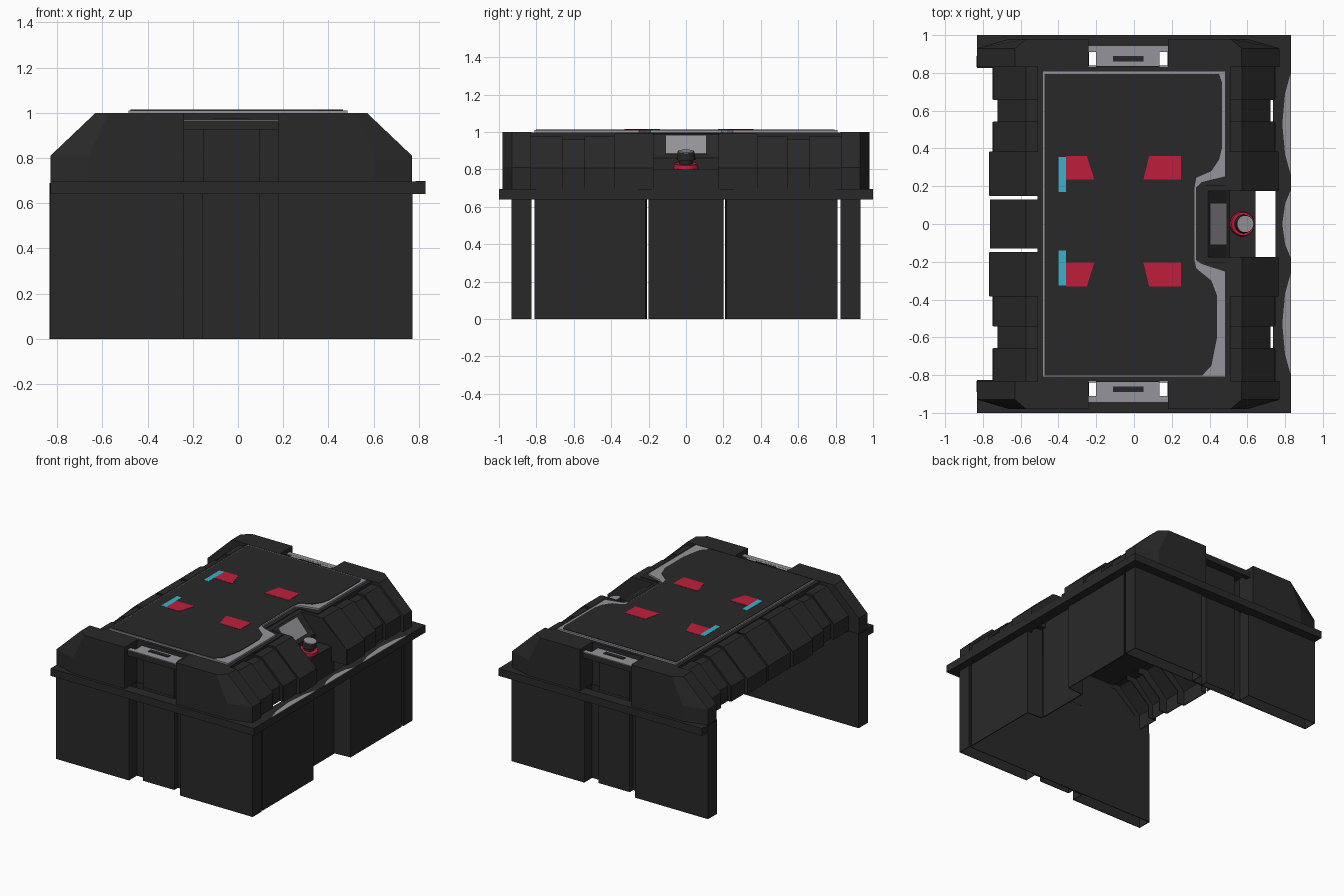
import bpy, bmesh, math
from mathutils import Matrix

if "Cube" in bpy.data.objects:
    bpy.data.objects.remove(bpy.data.objects["Cube"])


def material(name, rgb):
    m = bpy.data.materials.new(name)
    m.diffuse_color = (*rgb, 1)
    m.use_nodes = True
    m.node_tree.nodes["Principled BSDF"].inputs["Base Color"].default_value = m.diffuse_color
    return m


DARK = material("charcoal plastic", (0.022, 0.022, 0.022))
GREY = material("light grey", (0.30, 0.295, 0.325))
RED = material("red", (0.52, 0.013, 0.043))
CYAN = material("cyan", (0.045, 0.44, 0.6))


def finish(name, bm, mat, thick=0):
    bmesh.ops.recalc_face_normals(bm, faces=bm.faces[:])
    me = bpy.data.meshes.new(name)
    bm.to_mesh(me)
    bm.free()
    me.materials.append(mat)
    ob = bpy.data.objects.new(name, me)
    bpy.context.collection.objects.link(ob)
    if thick:
        mod = ob.modifiers.new("thickness", "SOLIDIFY")
        mod.thickness, mod.offset = thick, 0
    return ob


def loft(name, rings, axis, mat=DARK, closed=True, caps=True, thick=0):
    """rings: list of (position on axis, 2D points). axis y -> points (x, z); axis z -> points (x, y)."""
    bm = bmesh.new()
    rows = [[bm.verts.new((u, p, v) if axis == "y" else (u, v, p)) for u, v in pts]
            for p, pts in rings]
    n = len(rows[0])
    for a, b in zip(rows, rows[1:]):
        for i in range(n if closed else n - 1):
            j = (i + 1) % n
            bm.faces.new((a[i], a[j], b[j], b[i]))
    if caps:
        bm.faces.new(rows[0])
        bm.faces.new(rows[-1])
    return finish(name, bm, mat, thick)


def prism(name, pts, axis, a, b, mat=DARK, **kw):
    return loft(name, [(a, pts), (b, pts)], axis, mat, **kw)


def box(name, x0, x1, y0, y1, z0, z1, mat=DARK):
    return prism(name, [(x0, y0), (x1, y0), (x1, y1), (x0, y1)], "z", z0, z1, mat)


def mx(pts):
    """Mirror across the middle of the end walls (x = -0.03), keeping order."""
    return [(-0.06 - x, v) for x, v in pts]


for s, side in ((-1, "front"), (1, "back")):
    # lower end wall with a stepped central recess and corner returns, plus its flat lining
    half = [(-0.83, 0.83), (-0.83, 0.93), (-0.24, 0.93), (-0.24, 0.838),
            (-0.155, 0.838), (-0.155, 0.88)]
    plan = [(x, y * s) for x, y in half + mx(half)[::-1]]
    prism(side + "_end_wall", plan, "z", 0, 0.69, closed=False, caps=False, thick=0.006)
    box(side + "_end_lining", -0.83, 0.77, s * 0.826, s * 0.832, 0, 0.695)
    box(side + "_rim", -0.83, 0.83, s * 0.92, s * 1.0, 0.64, 0.695)

    # chamfered lid shoulders either side of the handle recess
    outer = [(-0.83, 0.695), (-0.83, 0.81), (-0.63, 1.0), (-0.24, 1.0), (-0.24, 0.695)]
    face = [(-0.66, 0.695), (-0.66, 0.81), (-0.57, 1.0), (-0.24, 1.0), (-0.24, 0.695)]
    for f, label in ((lambda p: p, "left"), (mx, "right")):
        loft(f"{side}_{label}_lid_shoulder",
             [(s * 0.83, f(outer)), (s * 0.93, f(outer)), (s * 0.98, f(face))],
             "y", closed=False)

    # handle recess
    box(side + "_recess_wall", -0.24, 0.18, s * 0.825, s * 0.835, 0.69, 1.0)
    box(side + "_handle_column", -0.155, 0.095, s * 0.835, s * 0.88, 0.69, 0.93)
    box(side + "_handle", -0.2, 0.135, s * 0.835, s * 0.94, 0.925, 0.965)
    box(side + "_handle_bar", -0.24, 0.18, s * 0.91, s * 0.945, 0.925, 0.966)
    box(side + "_handle_top", -0.2, 0.135, s * 0.836, s * 0.94, 0.965, 0.969, GREY)
    box(side + "_handle_bar_top", -0.24, 0.18, s * 0.91, s * 0.945, 0.966, 0.97, GREY)
    box(side + "_handle_latch", -0.11, 0.05, s * 0.86, s * 0.89, 0.969, 0.974)

    # side wall panel on the right, wrapping into the centre bay
    prism(side + "_side_panel", [(0.765, s * 0.81), (0.765, s * 0.22), (0.64, s * 0.212)],
          "z", 0, 0.69, closed=False, caps=False, thick=0.008)

    # ribbed lid flanks: (y start, y end, half width, top height)
    ribs = [(0.18, 0.38, 0.765, 0.988), (0.38, 0.54, 0.745, 0.975),
            (0.54, 0.66, 0.72, 0.96), (0.66, 0.83, 0.745, 0.975)]
    for i, (y0, y1, w, zt) in enumerate(ribs):
        for d, flank in ((-1, "left"), (1, "right")):
            if i == 0:
                y0 = 0.15 if d < 0 else 0.18
            prof = [(d * w, 0.695), (d * w, 0.805), (d * 0.57, zt), (d * 0.49, zt)]
            prism(f"{side}_{flank}_rib_{i}", prof, "y", s * y0, s * y1,
                  closed=False, caps=False, thick=0.006)
            # rib end gussets close the steps between ribs
            for ye in (y0, y1):
                inner = [(d * (w - 0.04), 0.695), (d * (w - 0.04), 0.79),
                         (d * 0.53, zt - 0.04), (d * 0.49, zt - 0.04)]
                prism(f"{side}_{flank}_rib_edge_{i}", prof + inner[::-1], "y",
                      s * (ye - 0.003), s * (ye + 0.003))

    # cheek beside the control bay
    prism(side + "_bay_cheek", [(0.36, 0.99), (0.56, 0.99), (0.765, 0.81), (0.765, 0.695),
                                (0.36, 0.695)], "y", s * 0.175, s * 0.205)

    # painted pads on the lid
    def pad(name, pts, mat):
        prism(name, [(x, 0.015 + s * y) for x, y in pts], "z", 1.012, 1.0155, mat)
    pad(side + "_left_pad", [(-0.36, 0.345), (-0.25, 0.345), (-0.21, 0.22), (-0.36, 0.22)], RED)
    pad(side + "_right_pad", [(0.08, 0.345), (0.25, 0.345), (0.25, 0.22), (0.05, 0.22)], RED)
    pad(side + "_marker", [(-0.4, 0.34), (-0.36, 0.34), (-0.36, 0.155), (-0.4, 0.155)], CYAN)

    # right rim, outer lengths
    box(side + "_right_rim", 0.735, 0.83, s * 0.2, s * 0.92, 0.64, 0.695)

# central lid rib on the left flank
prism("left_centre_rib", [(-0.76, 0.695), (-0.76, 0.805), (-0.57, 0.988), (-0.49, 0.988)],
      "y", -0.13, 0.13, closed=False, caps=False, thick=0.006)

# right rim across the control bay, and light patches on the rim
box("centre_right_rim", 0.75, 0.83, -0.2, 0.2, 0.64, 0.695)
for i, (y0, y1) in enumerate(((-0.8, -0.26), (-0.18, 0.18), (0.26, 0.8))):
    d = y1 - y0
    prism(f"rim_patch_{i}", [(0.83, y0), (0.83, y1), (0.8, y1 - d * 0.2), (0.785, y0 + d * 0.5),
                             (0.8, y0 + d * 0.2)], "z", 0.695, 0.698, GREY)

# lid deck with a notch for the control bay
prism("lid_deck", [(-0.51, -0.83), (0.51, -0.83), (0.51, -0.2), (0.36, -0.2),
                   (0.36, 0.2), (0.51, 0.2), (0.51, 0.83), (-0.51, 0.83)], "z", 0.96, 0.998)
notch = [(0.485, -0.25), (0.36, -0.21), (0.33, -0.19), (0.33, 0.19), (0.36, 0.22), (0.485, 0.25)]
prism("lid_border", [(-0.485, -0.81), (0.485, -0.81)] + notch + [(0.485, 0.81), (-0.485, 0.81)],
      "z", 0.998, 1.010, GREY)
prism("lid_panel", [(-0.475, -0.803), (0.36, -0.803), (0.41, -0.75), (0.44, -0.6), (0.44, -0.38),
                    (0.41, -0.3), (0.33, -0.235), (0.32, -0.19), (0.32, 0.19), (0.33, 0.245),
                    (0.41, 0.28), (0.45, 0.34), (0.465, 0.4), (0.465, 0.75), (0.45, 0.795),
                    (-0.475, 0.795)],
      "z", 1.0, 1.0135)

# control bay: recessed centre wall, shelf and sloped console
prism("control_bay", [(0.64, 0), (0.64, 0.80), (0.505, 0.80), (0.505, 0.86), (0.485, 0.875),
                      (0.39, 0.985), (0.345, 0.99)], "y", -0.2, 0.2,
      closed=False, caps=False, thick=0.008)
prism("display", [(0.488, 0.88), (0.402, 0.98), (0.406, 0.984), (0.492, 0.884)],
      "y", -0.11, 0.11, GREY)


# push button, tipped slightly outward
def disc(name, r1, r2, z0, z1, mat):
    bm = bmesh.new()
    bmesh.ops.create_cone(bm, cap_ends=True, segments=20, radius1=r1, radius2=r2, depth=z1 - z0)
    bmesh.ops.translate(bm, verts=bm.verts, vec=(0, 0, (z0 + z1) / 2))
    bm.transform(Matrix.Translation((0.572, 0, 0.8)) @ Matrix.Rotation(math.radians(10), 4, "Y"))
    return finish(name, bm, mat)


disc("button_ring", 0.067, 0.062, 0.005, 0.032, RED)
disc("button_neck", 0.035, 0.035, 0.03, 0.06, DARK)
disc("button_head", 0.05, 0.046, 0.055, 0.095, DARK)
disc("button_cap", 0.044, 0.044, 0.095, 0.1, GREY)
